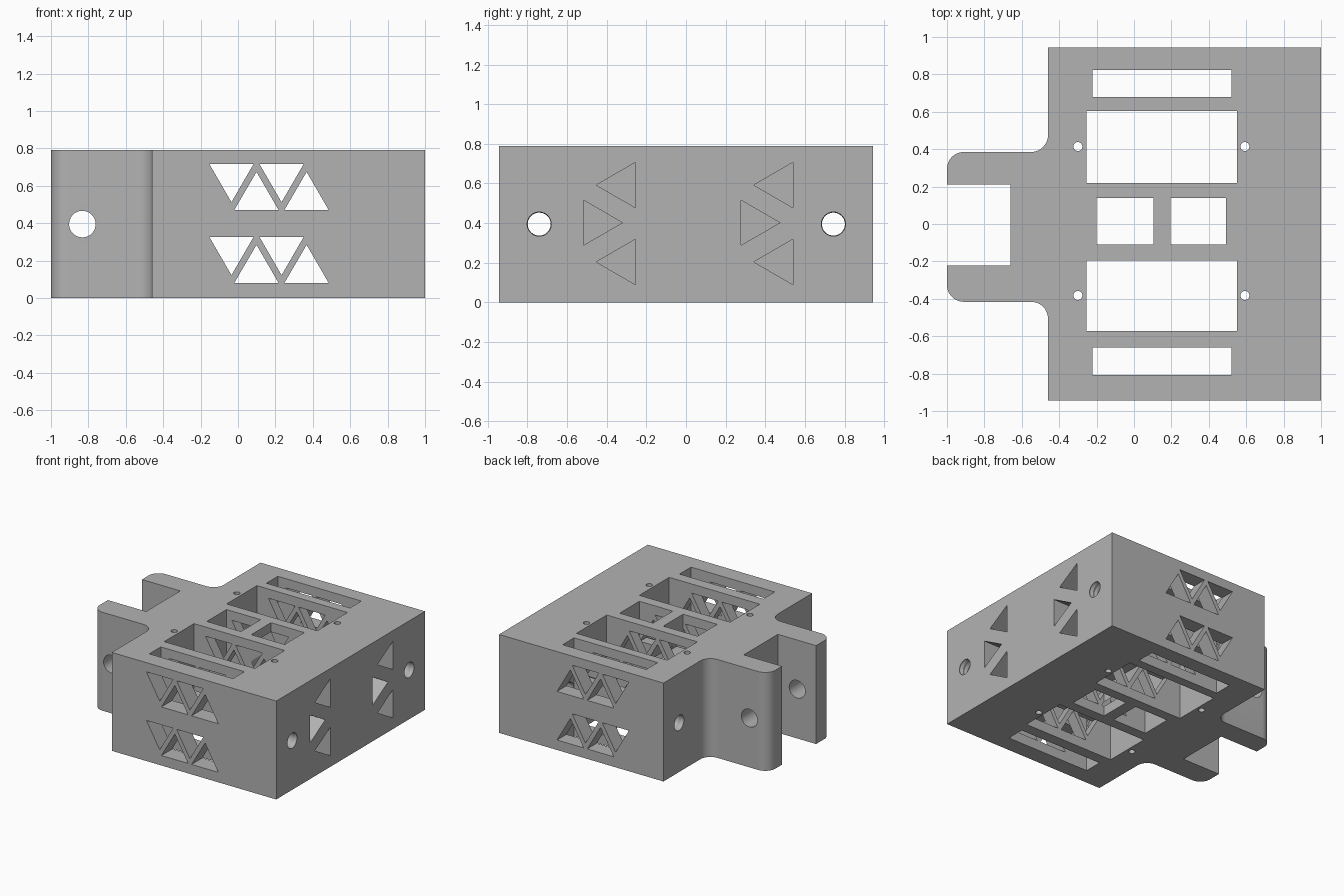
import bpy, bmesh, math
from mathutils import Vector

cube = bpy.data.objects.get("Cube")
if cube:
    bpy.data.objects.remove(cube, do_unlink=True)

HEIGHT = 0.79
MID = HEIGHT / 2


def axis_point(axis, u, v, d):
    """Place a 2D point (u, v) at depth d along an axis."""
    return {"x": (d, u, v), "y": (u, d, v), "z": (u, v, d)}[axis]


def loft(bm, loops):
    """Closed solid through successive loops of equal length."""
    rings = [[bm.verts.new(p) for p in loop] for loop in loops]
    bm.faces.new(rings[0])
    bm.faces.new(rings[-1])
    for a, b in zip(rings, rings[1:]):
        for i in range(len(a)):
            j = (i + 1) % len(a)
            bm.faces.new((a[i], a[j], b[j], b[i]))


def prism(bm, axis, points, lo, hi):
    loft(bm, [[axis_point(axis, u, v, d) for u, v in points] for d in (lo, hi)])


def circle(u, v, r, n=40):
    return [(u + r * math.cos(math.tau * i / n), v + r * math.sin(math.tau * i / n)) for i in range(n)]


def rect(u0, u1, v0, v1):
    return [(u0, v0), (u1, v0), (u1, v1), (u0, v1)]


def fillet(corner, before, after, r, n=10):
    """Arc replacing a right-angled corner."""
    c = Vector(corner)
    a = (Vector(before) - c).normalized() * r
    b = (Vector(after) - c).normalized() * r
    centre = c + a + b
    steps = [math.pi / 2 * i / n for i in range(n + 1)]
    return [tuple(centre - b * math.cos(t) - a * math.sin(t)) for t in steps]


def finish(bm, name):
    bmesh.ops.recalc_face_normals(bm, faces=bm.faces)
    mesh = bpy.data.meshes.new(name)
    bm.to_mesh(mesh)
    bm.free()
    obj = bpy.data.objects.new(name, mesh)
    bpy.context.collection.objects.link(obj)
    return obj


# Outline of the block with its forked lug
outline = [(1, -0.943, 0), (1, 0.943, 0), (-0.46, 0.943, 0),
           (-0.46, 0.385, 0.09), (-1, 0.385, 0.09), (-1, 0.21, 0),
           (-0.66, 0.21, 0), (-0.66, -0.222, 0), (-1, -0.222, 0),
           (-1, -0.416, 0.09), (-0.46, -0.416, 0.09), (-0.46, -0.943, 0)]
points = []
for i, (x, y, r) in enumerate(outline):
    if r:
        before, after = outline[i - 1][:2], outline[(i + 1) % len(outline)][:2]
        points += fillet((x, y), before, after, r)
    else:
        points.append((x, y))
bm = bmesh.new()
prism(bm, "z", points, 0, HEIGHT)
block = finish(bm, "mounting_block")

# Vertical openings: slots, large bays, centre windows and screw holes
bm = bmesh.new()
for x0, x1, y0, y1 in [(-0.223, 0.52, 0.678, 0.823), (-0.223, 0.52, -0.807, -0.661),
                       (-0.255, 0.55, 0.22, 0.604), (-0.255, 0.55, -0.572, -0.194),
                       (-0.2, 0.103, -0.11, 0.14), (0.195, 0.491, -0.11, 0.14)]:
    prism(bm, "z", rect(x0, x1, y0, y1), -0.1, HEIGHT + 0.1)
for x in (-0.3, 0.593):
    for y in (0.414, -0.382):
        prism(bm, "z", circle(x, y, 0.024, 24), -0.1, HEIGHT + 0.1)
vertical = finish(bm, "vertical_cutter")

# Front to back openings: triangle rows and the lug pin hole
bm = bmesh.new()
for dz in (0, 0.39):
    for dx in (0, 0.268):
        down = [(-0.153, 0.326), (0.083, 0.326), (-0.035, 0.122)]
        up = [(-0.02, 0.08), (0.217, 0.08), (0.099, 0.284)]
        for tri in (down, up):
            prism(bm, "y", [(x + dx, z + dz) for x, z in tri], -1.1, 1.1)
prism(bm, "y", circle(-0.832, MID, 0.071), -1.1, 1.1)
cross = finish(bm, "front_to_back_cutter")

# Sideways openings: triangles into the large bays, and threaded bores
bm = bmesh.new()
for dy in (0, 0.795):
    for dz in (0, 0.388):
        prism(bm, "x", [(-0.453 + dy, 0.204 + dz), (-0.256 + dy, 0.09 + dz),
                        (-0.256 + dy, 0.318 + dz)], 0.4, 1.1)
    prism(bm, "x", [(-0.321 + dy, 0.402), (-0.518 + dy, 0.288),
                    (-0.518 + dy, 0.516)], 0.4, 1.1)
for y in (-0.741, 0.744):
    loops = []
    for i in range(84):
        r = 0.064 if i % 2 else 0.058
        loops.append([axis_point("x", u, v, -0.55 + i * 0.02) for u, v in circle(y, MID, r, 32)])
    loft(bm, loops)
sideways = finish(bm, "sideways_cutter")

# Cut the block
bpy.ops.object.select_all(action="DESELECT")
bpy.context.view_layer.objects.active = block
block.select_set(True)
for cutter in (vertical, cross, sideways):
    cutter.hide_render = True
    mod = block.modifiers.new(cutter.name, "BOOLEAN")
    mod.operation = "DIFFERENCE"
    mod.solver = "EXACT"
    mod.object = cutter
    bpy.ops.object.modifier_apply(modifier=mod.name)
    bpy.data.objects.remove(cutter, do_unlink=True)

# Plain grey finish
grey = bpy.data.materials.new("plain_grey")
grey.use_nodes = True
grey.diffuse_color = (0.45, 0.45, 0.45, 1)
grey.node_tree.nodes["Principled BSDF"].inputs["Base Color"].default_value = (0.45, 0.45, 0.45, 1)
block.data.materials.clear()
block.data.materials.append(grey)
for poly in block.data.polygons:
    poly.material_index = 0
bpy.ops.object.shade_smooth_by_angle(angle=math.radians(25))
